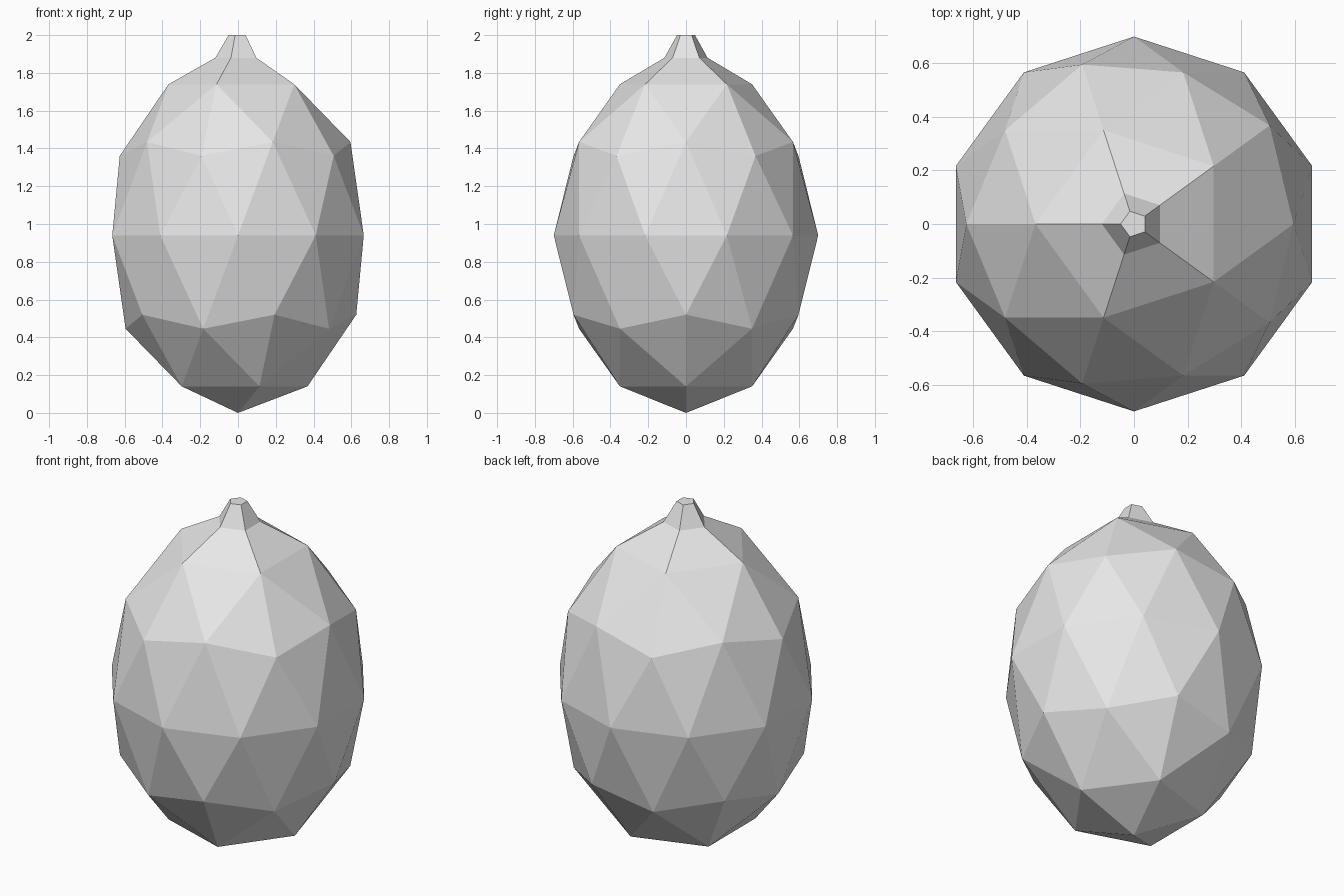
import bpy
import bmesh
from math import pi
from mathutils import Matrix, Vector

cube = bpy.data.objects.get("Cube")
if cube:
    bpy.data.objects.remove(cube, do_unlink=True)

WIDTH_RADIUS = 0.70
HEIGHT_RADIUS = 0.94

# Single pale grey skin colour
skin = bpy.data.materials.new("pale_grey")
skin.use_nodes = True
skin.diffuse_color = (0.8, 0.8, 0.8, 1)
skin.node_tree.nodes["Principled BSDF"].inputs["Base Color"].default_value = (0.8, 0.8, 0.8, 1)

# Egg-shaped body: a stretched icosphere standing on its lower tip
bm = bmesh.new()
bmesh.ops.create_icosphere(bm, subdivisions=2, radius=1)
stretch = Matrix.Diagonal((WIDTH_RADIUS, WIDTH_RADIUS, HEIGHT_RADIUS, 1))
lift = Matrix.Translation((0, 0, HEIGHT_RADIUS))
bm.transform(lift @ stretch @ Matrix.Rotation(pi, 4, 'Z'))

# Flatten the upper tip into a pentagon
tip = max(bm.verts, key=lambda v: v.co.z)
bmesh.ops.dissolve_verts(bm, verts=[tip])
cap = max(bm.faces, key=lambda f: f.calc_center_median().z)

# Raise the pentagon in two steps: shoulder, then the narrow stem
for radius, height in ((0.12, 1.88), (0.05, 2.0)):
    cap = bmesh.ops.extrude_discrete_faces(bm, faces=[cap])["faces"][0]
    for v in cap.verts:
        rim = Vector((v.co.x, v.co.y, 0)).normalized() * radius
        v.co = rim + Vector((0, 0, height))

bmesh.ops.recalc_face_normals(bm, faces=bm.faces)
mesh = bpy.data.meshes.new("fruit_body")
bm.to_mesh(mesh)
bm.free()
mesh.materials.append(skin)
fruit = bpy.data.objects.new("fruit_body", mesh)
bpy.context.collection.objects.link(fruit)
